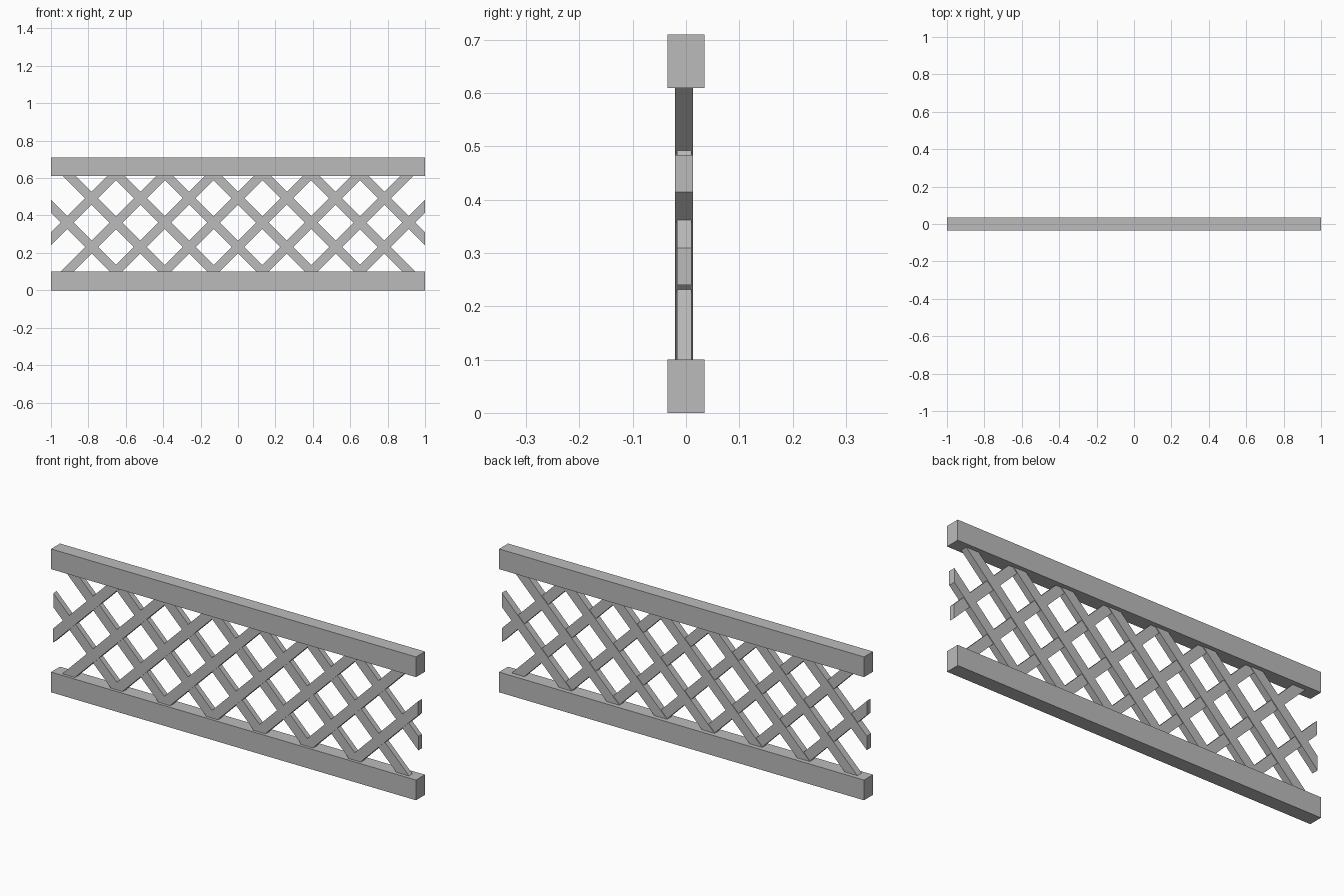
import bpy
import bmesh
from mathutils import Matrix, Vector

cube = bpy.data.objects.get("Cube")
if cube:
    bpy.data.objects.remove(cube, do_unlink=True)

grey = bpy.data.materials.new("plain_grey")
grey.use_nodes = True
grey.diffuse_color = (0.5, 0.5, 0.5, 1)
grey.node_tree.nodes["Principled BSDF"].inputs["Base Color"].default_value = (0.5, 0.5, 0.5, 1)

HALF = 1.0            # half length of the panel
RAIL_H, RAIL_D = 0.10, 0.07
TOP = 0.71
MID_Z = 0.362         # height of the middle row of crossings
PITCH = 0.2608        # spacing of parallel slats
SLAT_W = 0.049


def finish(bm, name):
    mesh = bpy.data.meshes.new(name)
    bm.to_mesh(mesh)
    bm.free()
    mesh.materials.append(grey)
    obj = bpy.data.objects.new(name, mesh)
    bpy.context.collection.objects.link(obj)


def box(bm, centre, size, turn=None):
    turn = turn or Matrix.Identity(4)
    bmesh.ops.create_cube(
        bm, size=1,
        matrix=Matrix.Translation(centre) @ turn @ Matrix.Diagonal((*size, 1)))


def trim(bm, point, normal):
    """Cut off everything beyond a plane and close the cut."""
    cut = bmesh.ops.bisect_plane(
        bm, geom=bm.verts[:] + bm.edges[:] + bm.faces[:],
        plane_co=point, plane_no=normal, clear_outer=True)
    edges = [g for g in cut["geom_cut"] if isinstance(g, bmesh.types.BMEdge)]
    if edges:
        bmesh.ops.holes_fill(bm, edges=edges)


# Top and bottom rails
for name, z in (("bottom_rail", RAIL_H / 2), ("top_rail", TOP - RAIL_H / 2)):
    bm = bmesh.new()
    box(bm, (0, 0, z), (2 * HALF, RAIL_D, RAIL_H))
    finish(bm, name)

# Diagonal slats: the rising set is slightly thicker than the falling set
for name, angle, depth in (("rising_slat", -45, 0.034), ("falling_slat", 45, 0.027)):
    turn = Matrix.Rotation(angle * 3.14159265 / 180, 4, "Y")
    for i in range(8):
        bm = bmesh.new()
        box(bm, ((i - 3.5) * PITCH, -0.0035, MID_Z), (1.2, depth, SLAT_W), turn)
        # Ends are cut flush with the panel sides and tucked into the rails
        for side in (-1, 1):
            trim(bm, Vector((side * HALF, 0, 0)), Vector((side, 0, 0)))
        trim(bm, Vector((0, 0, RAIL_H - 0.01)), Vector((0, 0, -1)))
        trim(bm, Vector((0, 0, TOP - RAIL_H + 0.01)), Vector((0, 0, 1)))
        finish(bm, f"{name}_{i + 1}")
